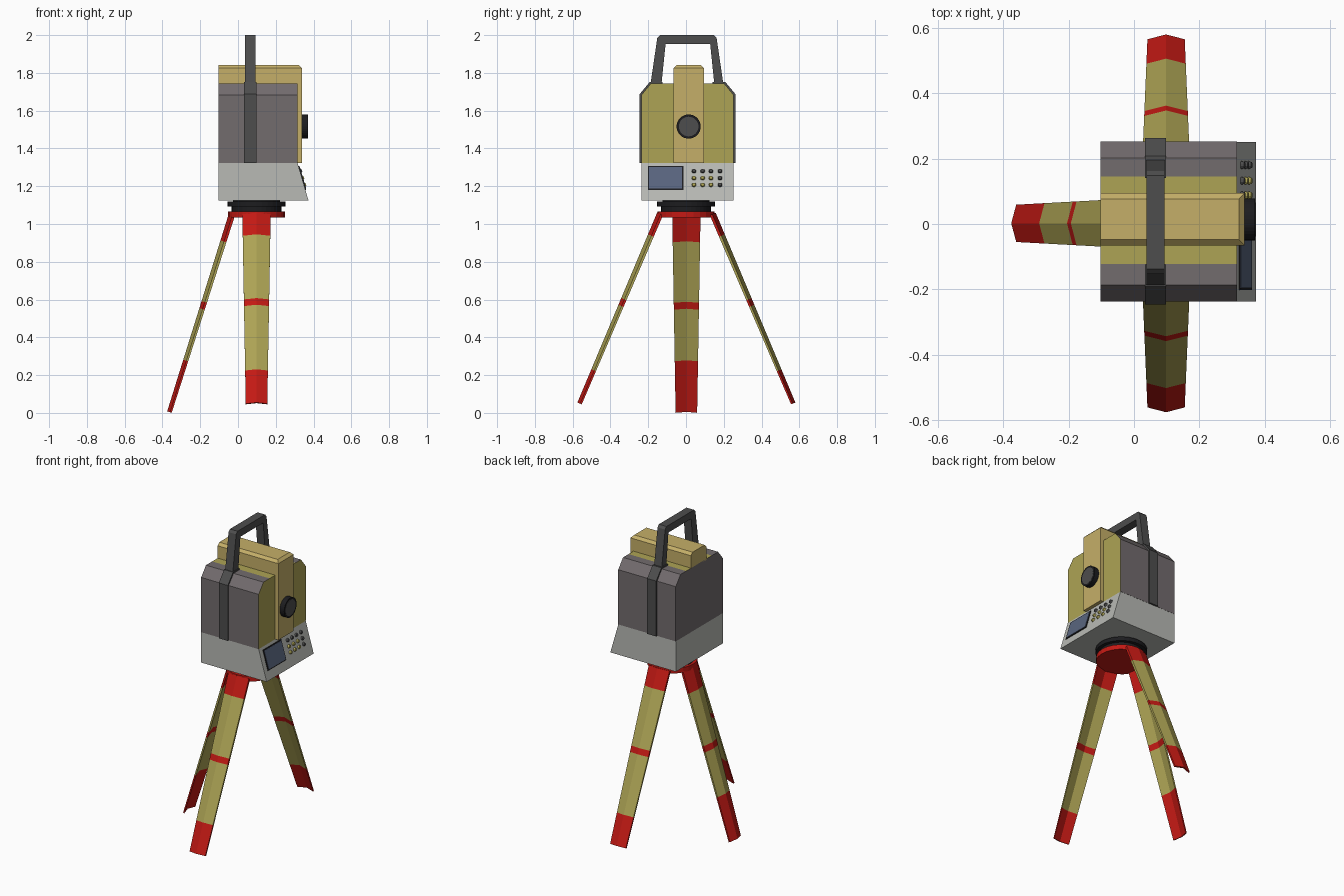
import bpy, bmesh, math
from mathutils import Vector

if "Cube" in bpy.data.objects:
    bpy.data.objects.remove(bpy.data.objects["Cube"])


def mat(name, r, g, b):
    m = bpy.data.materials.new(name)
    m.diffuse_color = (r, g, b, 1)
    m.use_nodes = True
    m.node_tree.nodes["Principled BSDF"].inputs["Base Color"].default_value = m.diffuse_color
    return m


OLIVE = mat("olive", .42, .37, .09)
GOLD = mat("gold", .56, .43, .14)
RED = mat("red", .55, .01, .007)
GREY = mat("warm_grey", .17, .15, .155)
PALE = mat("pale_grey", .48, .49, .46)
DARK = mat("dark_grey", .075, .075, .075)
BLACK = mat("black", .012, .012, .014)
BLUE = mat("screen_blue", .1, .13, .21)


def finish(name, bm, *mats):
    bmesh.ops.recalc_face_normals(bm, faces=bm.faces)
    me = bpy.data.meshes.new(name)
    bm.to_mesh(me)
    bm.free()
    for m in mats:
        me.materials.append(m)
    ob = bpy.data.objects.new(name, me)
    bpy.context.collection.objects.link(ob)
    return ob


def prism(pts, axis, a, b):
    """Extrude a profile along x (pts are y,z) or along y (pts are x,z)."""
    bm = bmesh.new()
    place = (lambda p, t: (t, p[0], p[1])) if axis == "x" else (lambda p, t: (p[0], t, p[1]))
    lo = [bm.verts.new(place(p, a)) for p in pts]
    hi = [bm.verts.new(place(p, b)) for p in pts]
    bm.faces.new(lo)
    bm.faces.new(hi)
    n = len(pts)
    for i in range(n):
        bm.faces.new((lo[i], lo[(i + 1) % n], hi[(i + 1) % n], hi[i]))
    return bm


def cyl(name, loc, r, h, m, sides=32, tilt=0.0, r2=None):
    bm = bmesh.new()
    bmesh.ops.create_cone(bm, cap_ends=True, segments=sides, radius1=r,
                          radius2=r if r2 is None else r2, depth=h)
    ob = finish(name, bm, m)
    ob.location = loc
    ob.rotation_euler = (0, tilt, 0)
    return ob


def box(name, loc, size, m, tilt=0.0):
    bm = bmesh.new()
    bmesh.ops.create_cube(bm, size=1)
    bmesh.ops.scale(bm, vec=size, verts=bm.verts)
    ob = finish(name, bm, m)
    ob.location = loc
    ob.rotation_euler = (0, tilt, 0)
    return ob


CX, CY = .098, .008

# Keypad base with sloping control panel
Z0, Z1, X0, X1 = 1.125, 1.324, .373, .315
finish("control_base", prism([(-.102, Z0), (X0, Z0), (X1, Z1), (-.102, Z1)], "y", -.236, .251), PALE)
tilt = math.pi / 2 - math.atan2(X0 - X1, Z1 - Z0)


def on_panel(y, z, lift=0.0):
    x = X0 + (X1 - X0) * (z - Z0) / (Z1 - Z0)
    return (x + lift * math.sin(tilt), y, z + lift * math.cos(tilt))


box("screen_frame", on_panel(-.108, 1.243), (.132, .188, .008), BLACK, tilt)
box("screen", on_panel(-.108, 1.243, .002), (.118, .174, .008), BLUE, tilt)
for r, z in enumerate((1.28, 1.243, 1.207)):
    for c, y in enumerate((.042, .088, .132, .18)):
        m = DARK if r == 0 or c == 3 else OLIVE
        cyl("key_%d_%d" % (r, c), on_panel(y, z, .004), .013, .014, m, 10, tilt, .009)

# Main housing: grey shell, olive front and inner top
hw = .244
prof = [(CY - hw, Z1), (CY + hw, Z1), (CY + hw, 1.683), (CY + .194, 1.744), (.145, 1.744),
        (-.122, 1.744), (CY - .194, 1.744), (CY - hw, 1.683)]
bm = prism(prof, "x", -.102, .315)
for f in bm.faces:
    c = f.calc_center_median()
    if c.x > .3 or (c.z > 1.74 and abs(c.y - .012) < .02):
        f.material_index = 1
finish("housing", bm, GREY, OLIVE)

# Central telescope column, running over the top and down the front
bm = prism([(-.102, 1.70), (.29, 1.70), (.29, Z1), (.338, Z1), (.338, 1.842), (-.102, 1.842)],
           "y", -.065, .094)
top = [e for e in bm.edges if all(v.co.z > 1.84 for v in e.verts)
       and any(v.co.x > 0 for v in e.verts)]
bmesh.ops.bevel(bm, geom=top, offset=.017, segments=1, affect="EDGES")
finish("telescope_column", bm, GOLD)

# Lens
cyl("lens_ring", (.352, .014, 1.516), .064, .036, BLACK, 32, math.pi / 2)
cyl("lens_glass", (.356, .014, 1.516), .052, .030, DARK, 32, math.pi / 2)

# Carrying handle: side straps plus bail
for s, name in ((-1, "left"), (1, "right")):
    strap = [(CY + s * y, z) for y, z in
             ((.254, Z1), (.254, 1.687), (.199, 1.753), (.132, 1.753), (.132, 1.73),
              (.185, 1.73), (.235, 1.675), (.235, Z1))]
    finish("handle_strap_" + name, prism(strap, "x", .033, .098), DARK)
bail = [(-.188, 1.74), (-.152, 1.985), (-.138, 2.0), (.148, 2.0), (.162, 1.985), (.198, 1.74),
        (.15, 1.74), (.128, 1.953), (-.108, 1.953), (-.13, 1.74)]
finish("handle_bail", prism(bail, "x", .038, .093), DARK)

# Levelling mount and tripod head
cyl("mount_upper", (CX, 0, 1.105), .153, .026, BLACK)
cyl("mount_neck", (CX, 0, 1.11), .125, .04, BLACK)
cyl("mount_lower", (CX, 0, 1.077), .132, .034, BLACK)
cyl("tripod_head", (CX, 0, 1.05), .15, .032, RED, 24)


# Legs: tapered V-section shells with painted bands
def leg(name, direction, top_out, bot_out, bot_z, cuts):
    out = Vector(direction)
    side = Vector((-out.y, out.x, 0))
    a = Vector((CX, .002, 1.06)) + out * top_out
    b = Vector((CX, .002, bot_z)) + out * bot_out
    nrm = (b - a).normalized().cross(side)
    if nrm.dot(out) < 0:
        nrm = -nrm
    bm = bmesh.new()
    rings = []
    for t in [0] + cuts + [1]:
        w, d, k = .075 - .018 * t, .02 - .004 * t, .014 - .005 * t
        sec = [(-w, -d), (0, 0), (w, -d), (w, -d - k), (0, -k), (-w, -d - k)]
        c = a.lerp(b, t)
        rings.append([bm.verts.new(c + side * u + nrm * v) for u, v in sec])
    for i, (p, q) in enumerate(zip(rings, rings[1:])):
        for j in range(6):
            f = bm.faces.new((p[j], p[(j + 1) % 6], q[(j + 1) % 6], q[j]))
            f.material_index = i % 2
    for r in (rings[0], rings[-1]):
        bm.faces.new((r[0], r[1], r[4], r[5]))
        bm.faces.new((r[1], r[2], r[3], r[4]))
    finish(name, bm, RED, OLIVE)


leg("leg_front", (0, -1, 0), .155, .577, .055, [.114, .45, .485, .825])
leg("leg_back", (0, 1, 0), .155, .577, .055, [.114, .45, .485, .825])
leg("leg_left", (-1, 0, 0), .145, .473, .008, [.14, .445, .48, .74])
